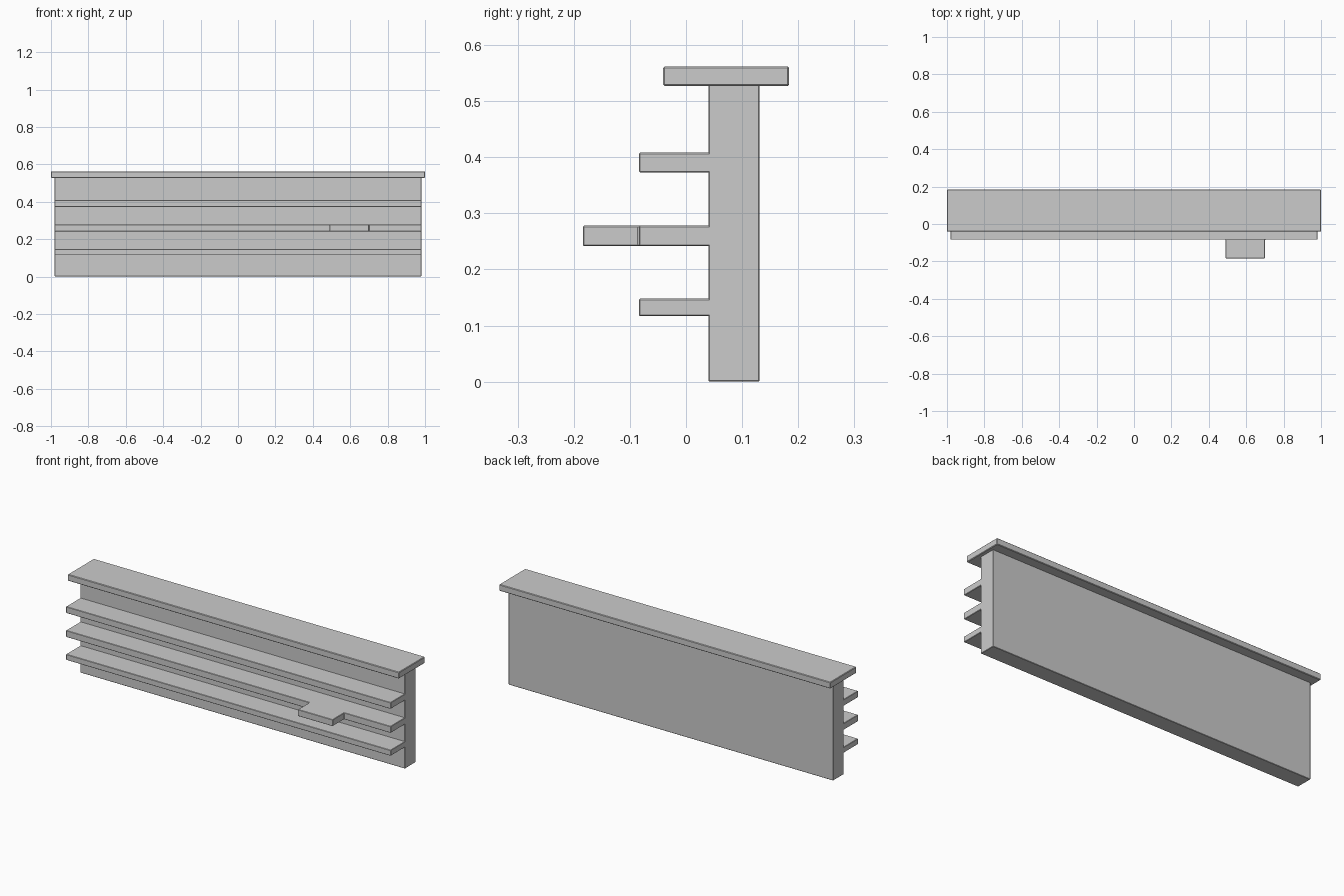
import bpy
import bmesh

if "Cube" in bpy.data.objects:
    bpy.data.objects.remove(bpy.data.objects["Cube"])


def slab(name, outline, z0, z1, bevel=0.002):
    """Extrude an xy outline from z0 to z1 with a tiny edge chamfer."""
    bm = bmesh.new()
    face = bm.faces.new([bm.verts.new((x, y, z0)) for x, y in outline])
    top = bmesh.ops.extrude_face_region(bm, geom=[face])["geom"]
    verts = [v for v in top if isinstance(v, bmesh.types.BMVert)]
    bmesh.ops.translate(bm, verts=verts, vec=(0, 0, z1 - z0))
    bmesh.ops.recalc_face_normals(bm, faces=bm.faces)
    mesh = bpy.data.meshes.new(name)
    bm.to_mesh(mesh)
    bm.free()
    obj = bpy.data.objects.new(name, mesh)
    bpy.context.collection.objects.link(obj)
    mod = obj.modifiers.new("chamfer", "BEVEL")
    mod.width = bevel
    mod.segments = 1
    return obj


def rect(half_x, y0, y1):
    return [(-half_x, y0), (half_x, y0), (half_x, y1), (-half_x, y1)]


WALL_X, WALL_FRONT, WALL_BACK = 0.98, 0.04, 0.131
LEDGE_FRONT, TAB_FRONT = -0.084, -0.184

# Upright wall and overhanging cap
slab("wall", rect(WALL_X, WALL_FRONT, WALL_BACK), 0.0, 0.53)
slab("cap", rect(1.0, -0.041, 0.184), 0.527, 0.562, 0.003)

# Plain upper and lower ledges
for name, z0, z1 in (("lower_ledge", 0.117, 0.148), ("upper_ledge", 0.373, 0.408)):
    slab(name, rect(WALL_X, LEDGE_FRONT, WALL_FRONT + 0.005), z0, z1)

# Middle ledge with a projecting tab
back = WALL_FRONT + 0.005
slab("middle_ledge", [
    (-WALL_X, LEDGE_FRONT), (0.49, LEDGE_FRONT), (0.49, TAB_FRONT),
    (0.70, TAB_FRONT), (0.70, LEDGE_FRONT), (WALL_X, LEDGE_FRONT),
    (WALL_X, back), (-WALL_X, back)], 0.242, 0.278)
